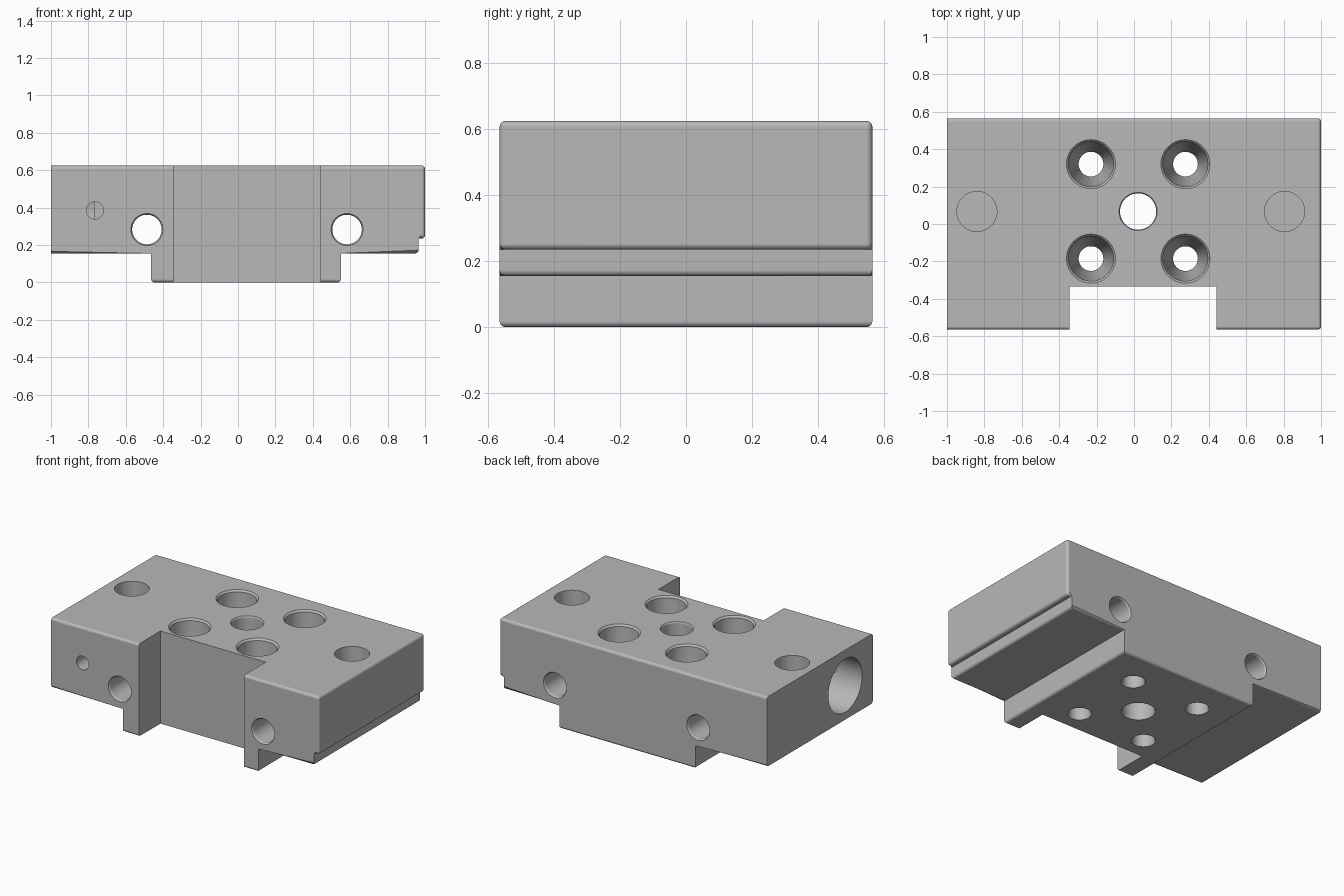
import bpy, bmesh, math
from mathutils import Vector, Matrix

cube = bpy.data.objects.get("Cube")
if cube:
    bpy.data.objects.remove(cube, do_unlink=True)

metal = bpy.data.materials.new("machined grey")
metal.use_nodes = True
grey = (0.48, 0.48, 0.48, 1)
metal.diffuse_color = grey
metal.node_tree.nodes["Principled BSDF"].inputs["Base Color"].default_value = grey

HALF_Y, TOP, WING, STEP, NOTCH_Y = 0.565, 0.625, 0.155, 0.235, -0.335


def make_object(name, bm):
    bmesh.ops.recalc_face_normals(bm, faces=bm.faces)
    mesh = bpy.data.meshes.new(name)
    bm.to_mesh(mesh)
    bm.free()
    mesh.materials.append(metal)
    obj = bpy.data.objects.new(name, mesh)
    bpy.context.collection.objects.link(obj)
    return obj


def cut(obj, cutter):
    cutter.hide_render = True
    mod = obj.modifiers.new("cut", 'BOOLEAN')
    mod.operation, mod.solver, mod.object = 'DIFFERENCE', 'EXACT', cutter
    bpy.context.view_layer.objects.active = obj
    bpy.ops.object.modifier_apply(modifier=mod.name)
    bpy.data.objects.remove(cutter, do_unlink=True)


def bore(start, direction, profile, sides=48):
    """Solid of revolution from (depth, radius) pairs along a direction."""
    bm = bmesh.new()
    turn = Vector(direction).to_track_quat('Z', 'Y').to_matrix().to_4x4()
    place = Matrix.Translation(start) @ turn
    rings = []
    for depth, r in profile:
        rings.append([bm.verts.new(place @ Vector((r * math.cos(a), r * math.sin(a), depth)))
                      for a in (math.tau * i / sides for i in range(sides))])
    for low, high in zip(rings, rings[1:]):
        for i in range(sides):
            j = (i + 1) % sides
            bm.faces.new((low[i], low[j], high[j], high[i]))
    bm.faces.new(rings[0])
    bm.faces.new(rings[-1])
    return make_object("bore_cutter", bm)


# Block: stepped cross-section extruded front to back
section = [(-1, WING), (-0.465, WING), (-0.465, 0), (0.55, 0), (0.55, WING),
           (0.965, WING), (0.965, STEP), (1, STEP), (1, TOP), (-1, TOP)]
bm = bmesh.new()
face = bm.faces.new([bm.verts.new((x, -HALF_Y, z)) for x, z in section])
new = bmesh.ops.extrude_face_region(bm, geom=[face])["geom"]
bmesh.ops.translate(bm, vec=(0, 2 * HALF_Y, 0),
                    verts=[v for v in new if isinstance(v, bmesh.types.BMVert)])
block = make_object("mounting_block", bm)

# Front notch
bm = bmesh.new()
bmesh.ops.create_cube(bm, size=1, matrix=Matrix.Translation((0.0475, NOTCH_Y - 0.5, 0.5))
                      @ Matrix.Diagonal((0.785, 1, 2, 1)))
cut(block, make_object("notch_cutter", bm))


# Rounded outer edges; the left end and the notch sides stay sharp
def rounded(edge):
    a, b = (v.co for v in edge.verts)
    if len(edge.link_faces) != 2 or edge.calc_face_angle_signed(0) < 0.5:
        return False
    along = b - a
    mid = (a + b) / 2
    if abs(along.z) > 0.01:
        return mid.x > 0.98
    if abs(along.y) > 0.01:
        on_notch = abs(mid.x - 0.0475) < 0.4
        return mid.x > -0.98 and not on_notch
    return True


bm = bmesh.new()
bm.from_mesh(block.data)
bmesh.ops.bevel(bm, geom=[e for e in bm.edges if rounded(e)], offset=0.018,
                segments=4, profile=0.5, affect='EDGES', clamp_overlap=True)
bm.to_mesh(block.data)
bm.free()

# Four countersunk screw holes
for x in (-0.23, 0.275):
    for y in (-0.185, 0.32):
        cut(block, bore((x, y, TOP + 0.01), (0, 0, -1),
                        [(0, 0.14), (0.022, 0.12), (0.3, 0.115), (0.42, 0.066),
                         (0.62, 0.066), (0.645, 0.078)]))

# Central through hole
cut(block, bore((0.022, 0.067, TOP + 0.01), (0, 0, -1),
                [(0, 0.108), (0.018, 0.097), (0.622, 0.097), (0.645, 0.108)]))

# Blind round pockets in the top
for x in (-0.84, 0.805):
    cut(block, bore((x, 0.067, TOP + 0.01), (0, 0, -1), [(0, 0.107), (0.26, 0.107)]))

# Cross holes running front to back
for x in (-0.487, 0.583):
    cut(block, bore((x, -HALF_Y - 0.01, 0.283), (0, 1, 0),
                    [(0, 0.092), (0.02, 0.079), (2 * HALF_Y, 0.079), (2 * HALF_Y + 0.02, 0.092)]))

# Large bore in the left end with its small side port
cut(block, bore((-1.01, -0.27, 0.385), (1, 0, 0), [(0, 0.18), (0.24, 0.18)]))
cut(block, bore((-0.765, -HALF_Y - 0.01, 0.385), (0, 1, 0), [(0, 0.046), (0.3, 0.046)], 32))

# Smooth shading with crisp edges
bpy.ops.object.select_all(action='DESELECT')
block.select_set(True)
bpy.context.view_layer.objects.active = block
bpy.ops.object.shade_smooth_by_angle(angle=math.radians(28))
weighted = block.modifiers.new("weighted_normals", 'WEIGHTED_NORMAL')
weighted.keep_sharp = True
